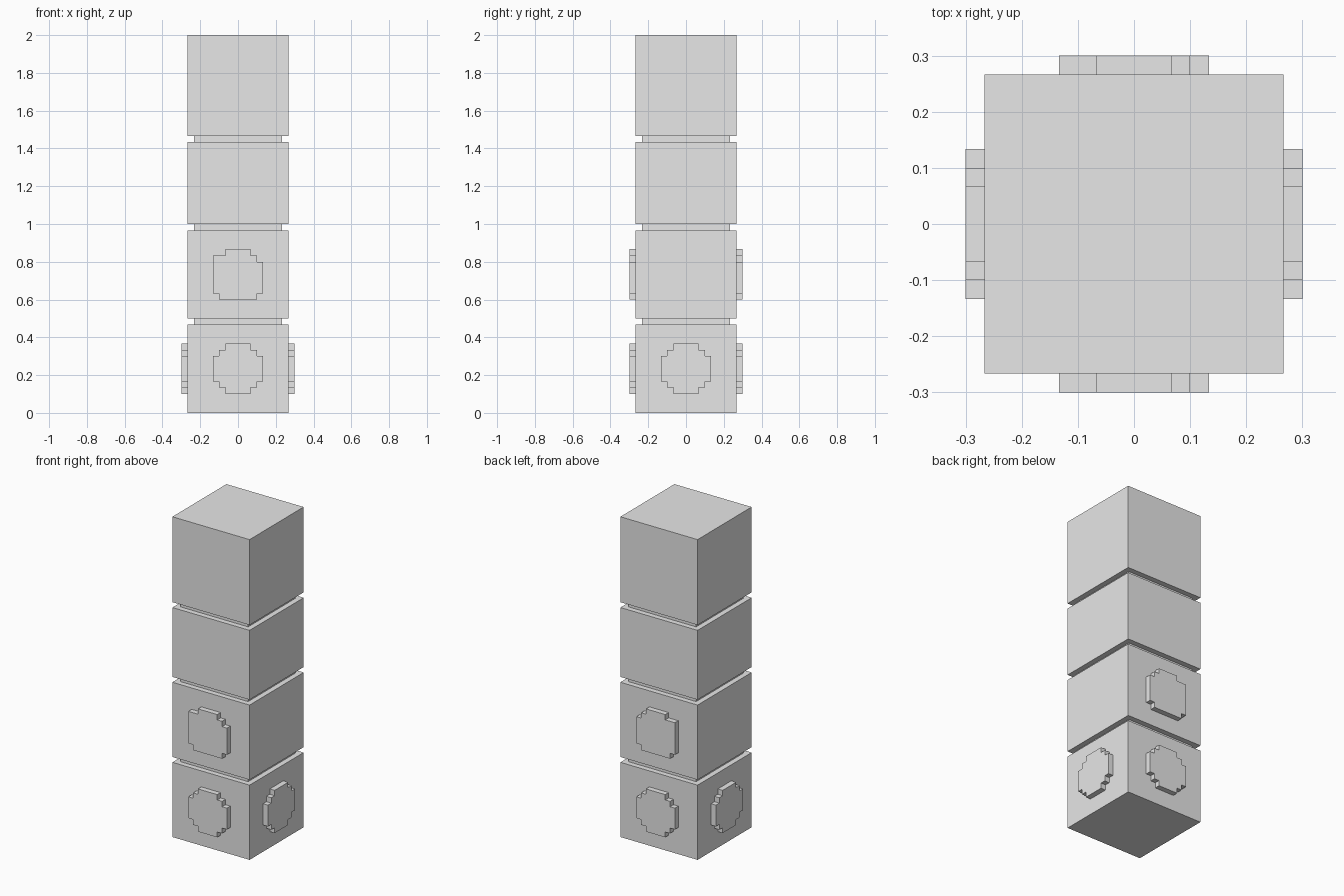
import bpy
import bmesh

U = 1 / 30  # grid unit of the blocky model

default_cube = bpy.data.objects.get("Cube")
if default_cube:
    bpy.data.objects.remove(default_cube, do_unlink=True)

grey = bpy.data.materials.new("light_grey")
grey.use_nodes = True
grey.diffuse_color = (0.8, 0.8, 0.8, 1)
grey.node_tree.nodes["Principled BSDF"].inputs["Base Color"].default_value = (0.8, 0.8, 0.8, 1)


def finish(name, bm):
    bmesh.ops.recalc_face_normals(bm, faces=bm.faces)
    mesh = bpy.data.meshes.new(name)
    bm.to_mesh(mesh)
    bm.free()
    mesh.materials.append(grey)
    obj = bpy.data.objects.new(name, mesh)
    bpy.context.collection.objects.link(obj)
    return obj


def block(name, half, bottom, top):
    bm = bmesh.new()
    bmesh.ops.create_cube(bm, size=1)
    for v in bm.verts:
        v.co.x *= 2 * half * U
        v.co.y *= 2 * half * U
        v.co.z = (top if v.co.z > 0 else bottom) * U
    return finish(name, bm)


def medallion(name, outline, bottom, place):
    """Stepped plate standing one unit proud of a wall."""
    bm = bmesh.new()
    face = bm.faces.new([bm.verts.new(place(a, 8, h + bottom)) for a, h in outline])
    ring = bmesh.ops.extrude_face_region(bm, geom=[face])
    outer = [g for g in ring["geom"] if isinstance(g, bmesh.types.BMVert)]
    shift = place(0, 1, 0)
    for v in outer:
        v.co.x += shift[0]
        v.co.y += shift[1]
    bmesh.ops.delete(bm, geom=[face], context="FACES_ONLY") if face.is_valid else None
    return finish(name, bm)


# Stacked blocks separated by recessed necks
levels = [("base", 0, 14), ("lower", 15, 29), ("upper", 30, 43), ("top", 44, 60)]
for i, (name, bottom, top) in enumerate(levels):
    block(name + "_block", 8, bottom, top)
    if i < len(levels) - 1:
        block(name + "_neck", 7, top, levels[i + 1][1])

# Stepped round outlines: quarter corner mirrored around the plate
corner = [(4, 5), (4, 6), (3, 6), (3, 7), (2, 7), (2, 8)]
right_half = [(a, 8 - h) for a, h in reversed(corner)] + corner
round_outline = right_half + [(-a, h) for a, h in reversed(right_half)]
uneven_outline = [(-3, 0), (3, 0), (3, 1), (4, 1)] + corner + [
    (-2, 8), (-2, 7), (-4, 7), (-4, 1), (-3, 1)]

walls = {
    "front": lambda a, d, h: (a * U, -d * U, h * U),
    "back": lambda a, d, h: (a * U, d * U, h * U),
    "left": lambda a, d, h: (d * U, a * U, h * U),
    "right": lambda a, d, h: (-d * U, a * U, h * U),
}
for side, place in walls.items():
    medallion(side + "_base_medallion", round_outline, 3, place)
    if side in ("front", "back"):
        medallion(side + "_lower_medallion", uneven_outline, 18, place)
